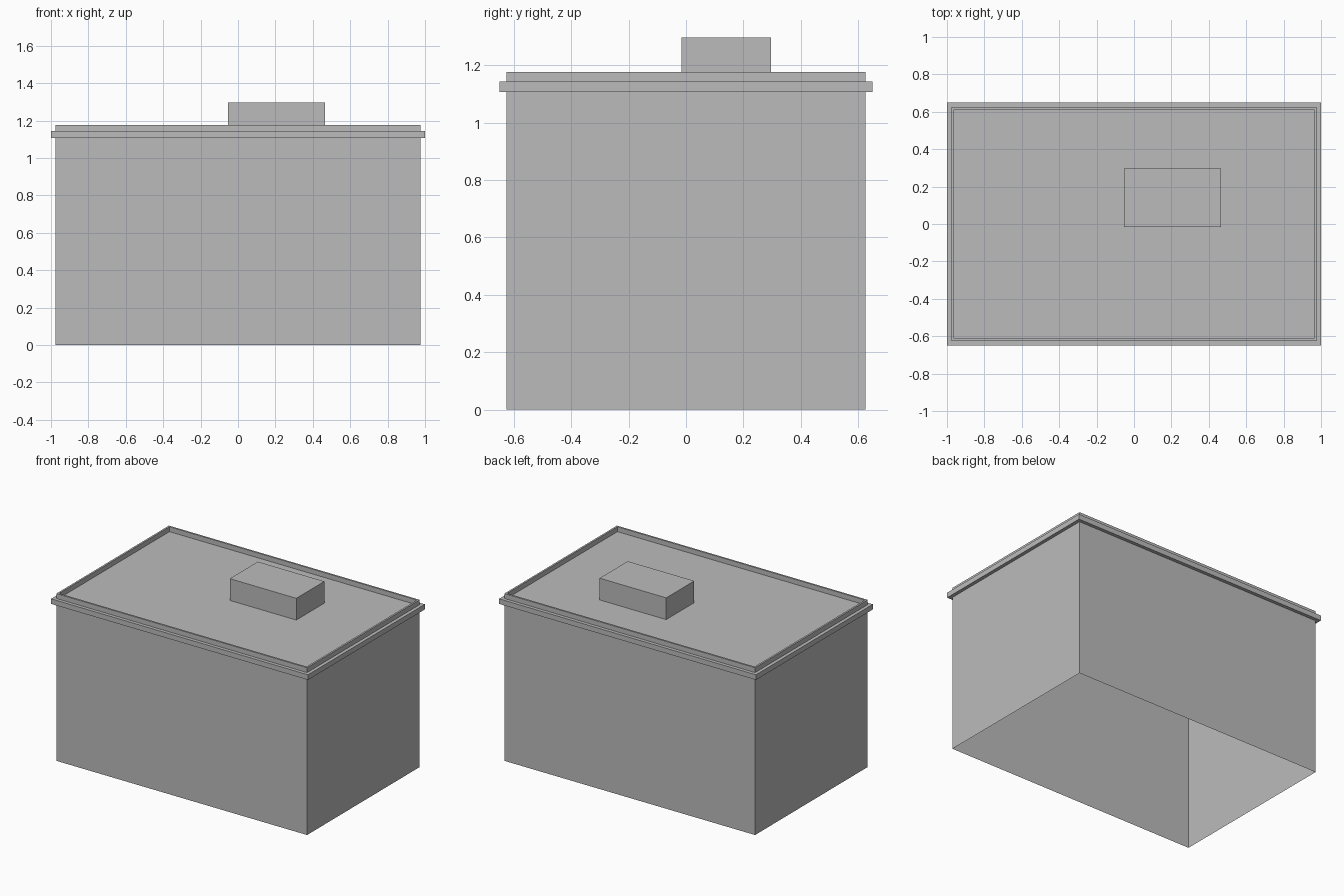
import bpy
import bmesh

cube = bpy.data.objects.get("Cube")
if cube:
    bpy.data.objects.remove(cube, do_unlink=True)

grey = bpy.data.materials.new("plain grey")
grey.use_nodes = True
colour = (0.5, 0.5, 0.5, 1)
grey.diffuse_color = colour
grey.node_tree.nodes["Principled BSDF"].inputs["Base Color"].default_value = colour

HALF_X, HALF_Y = 0.976, 0.626      # wall half sizes
LEDGE, PARAPET = 0.024, 0.013      # ledge overhang, parapet thickness
WALL_TOP, ROOF, PARAPET_TOP = 1.107, 1.143, 1.177


def loft(name, levels, centre=(0, 0), half=(HALF_X, HALF_Y), cap=True):
    """Join rectangles, each given as (outward offset, height), and cap the last."""
    bm = bmesh.new()
    rings = []
    for offset, z in levels:
        hx, hy = half[0] + offset, half[1] + offset
        rings.append([bm.verts.new((centre[0] + sx * hx, centre[1] + sy * hy, z))
                      for sx, sy in ((-1, -1), (1, -1), (1, 1), (-1, 1))])
    for low, high in zip(rings, rings[1:]):
        for i in range(4):
            j = (i + 1) % 4
            bm.faces.new((low[i], low[j], high[j], high[i]))
    if cap:
        bm.faces.new(rings[-1])
    mesh = bpy.data.meshes.new(name)
    bm.to_mesh(mesh)
    bm.free()
    mesh.materials.append(grey)
    obj = bpy.data.objects.new(name, mesh)
    bpy.context.collection.objects.link(obj)
    return obj


# Walls, open underneath
loft("walls", [(0, 0), (0, WALL_TOP)], cap=False)

# Ledge running round the top of the walls
loft("ledge", [(0, WALL_TOP), (LEDGE, WALL_TOP), (LEDGE, ROOF), (0, ROOF)], cap=False)

# Parapet with the flat roof set inside it
loft("parapet_and_roof", [(0, ROOF), (0, PARAPET_TOP),
                          (-PARAPET, PARAPET_TOP), (-PARAPET, ROOF)])

# Small box on the roof
loft("roof_box", [(0, ROOF), (0, 1.296)], centre=(0.206, 0.14), half=(0.259, 0.156))
